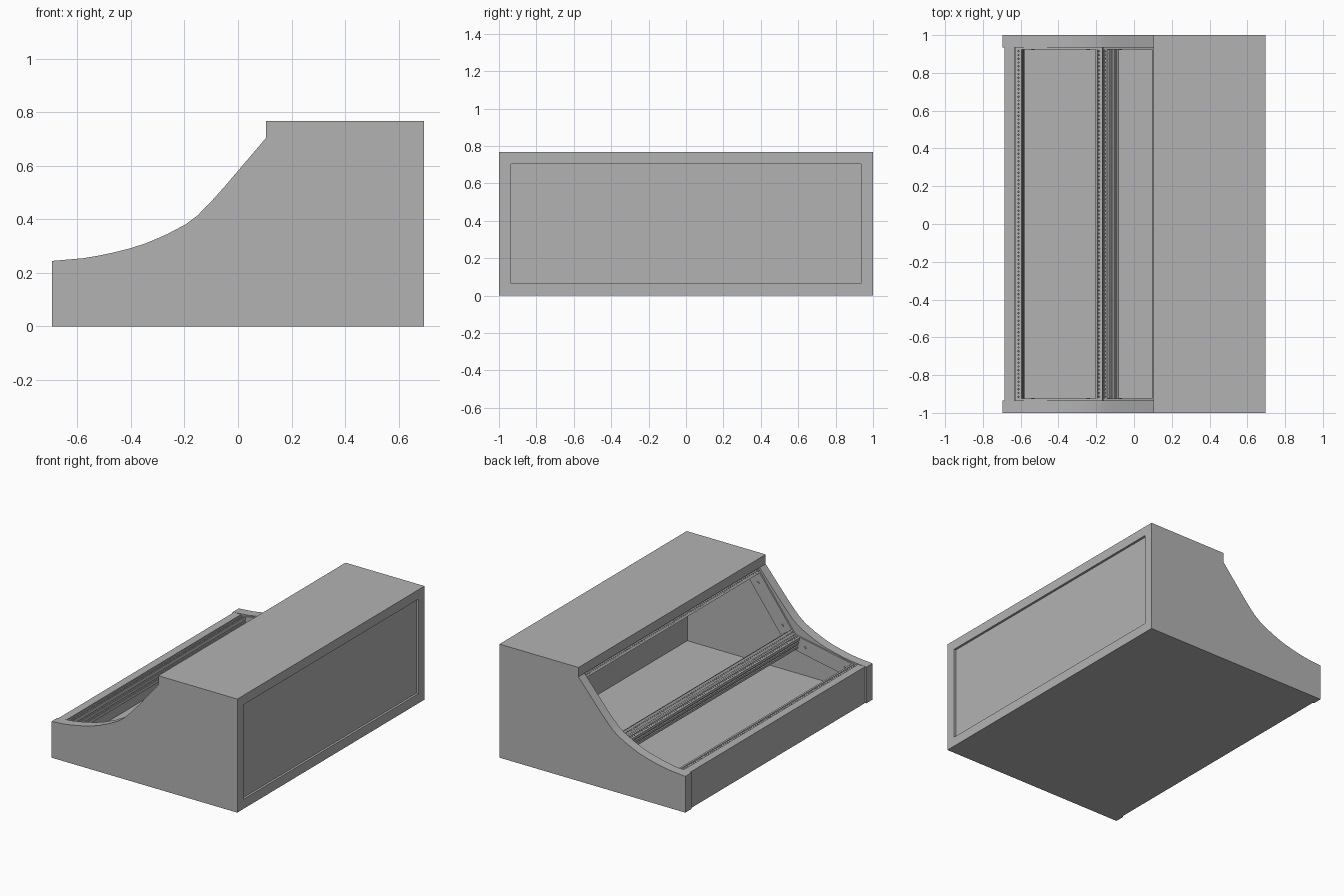
import bpy, bmesh, math

if "Cube" in bpy.data.objects:
    bpy.data.objects.remove(bpy.data.objects["Cube"])

grey = bpy.data.materials.new("plain_grey")
grey.diffuse_color = (0.45, 0.45, 0.45, 1)
grey.use_nodes = True
grey.node_tree.nodes["Principled BSDF"].inputs["Base Color"].default_value = grey.diffuse_color


def finish(name, bm, smooth=False, recalc=True):
    if recalc:
        bmesh.ops.recalc_face_normals(bm, faces=bm.faces)
    mesh = bpy.data.meshes.new(name)
    bm.to_mesh(mesh)
    bm.free()
    mesh.materials.append(grey)
    obj = bpy.data.objects.new(name, mesh)
    bpy.context.collection.objects.link(obj)
    if smooth:
        bpy.ops.object.select_all(action='DESELECT')
        obj.select_set(True)
        bpy.context.view_layer.objects.active = obj
        bpy.ops.object.shade_smooth_by_angle(angle=math.radians(25))
    return obj


def prism(name, points, y0, y1, smooth=False):
    """Extrude an xz outline along y."""
    bm = bmesh.new()
    a = [bm.verts.new((x, y0, z)) for x, z in points]
    b = [bm.verts.new((x, y1, z)) for x, z in points]
    n = len(points)
    bm.faces.new(a)
    bm.faces.new(b[::-1])
    for i in range(n):
        j = (i + 1) % n
        bm.faces.new((a[i], b[i], b[j], a[j]))
    return finish(name, bm, smooth)


def board(name, x0, x1, z0, z1, y=0.935):
    return prism(name, [(x0, z0), (x1, z0), (x1, z1), (x0, z1)], -y, y)


# Curved side cheeks
cheek = [(-0.695, 0), (0.695, 0), (0.695, 0.768), (0.104, 0.768), (0.104, 0.704),
         (-0.05, 0.523), (-0.102, 0.465), (-0.15, 0.416), (-0.195, 0.382),
         (-0.265, 0.345), (-0.344, 0.311), (-0.403, 0.292), (-0.463, 0.277),
         (-0.52, 0.265), (-0.58, 0.255), (-0.695, 0.245)]
prism("left_cheek", cheek, 0.935, 1.0, True)
prism("right_cheek", cheek, -1.0, -0.935, True)

# Boards between the cheeks, with front and back panels set in slightly
board("top_board", 0.104, 0.695, 0.704, 0.768)
board("floor_board", -0.632, 0.695, 0, 0.065)
board("front_board", -0.686, -0.632, 0, 0.246)
board("back_panel", 0.645, 0.680, 0.065, 0.704)

# Each module row: origin (x, z), tilt; u runs up the row, w runs into the case
LENGTH, WIDTH, DEPTH = 0.47, 0.036, 0.08
RAIL_Y, PLATE_Y = 0.925, 0.935
ROWS = {"lower": (-0.63, 0.238, math.radians(10.6)),
        "upper": (-0.165, 0.327, math.radians(53))}

# Slotted rail cross-section (u from the outer edge, w into the case)
RAIL = [(0, 0), (0.011, 0), (0.011, 0.02), (0.025, 0.02), (0.025, 0), (WIDTH, 0),
        (WIDTH, 0.022), (0.028, 0.022), (0.028, 0.034), (WIDTH, 0.034),
        (WIDTH, 0.050), (0.028, 0.050), (0.028, 0.062), (WIDTH, 0.062),
        (WIDTH, DEPTH), (0, DEPTH), (0, 0.060), (0.006, 0.060), (0.006, 0.040), (0, 0.040)]


def to_xz(row, u, w):
    x, z, a = ROWS[row]
    return (x + u * math.cos(a) + w * math.sin(a), z + u * math.sin(a) - w * math.cos(a))


def threaded_strip(name, row, u_mid):
    """Strip of square tiles, each with a round hole."""
    bm = bmesh.new()
    count, half_u = 92, 0.007
    step = 2 * RAIL_Y / count

    def vert(u, y, w):
        x, z = to_xz(row, u, w)
        return bm.verts.new((x, y, z))

    for i in range(count):
        y = -RAIL_Y + (i + 0.5) * step
        outer, rim, pit = [], [], []
        for k in range(8):
            c, s = math.cos(k * math.pi / 4), math.sin(k * math.pi / 4)
            m = max(abs(c), abs(s))
            outer.append(vert(u_mid + half_u * c / m, y + step / 2 * s / m, 0.004))
            rim.append(vert(u_mid + 0.004 * c, y + 0.004 * s, 0.004))
            pit.append(vert(u_mid + 0.004 * c, y + 0.004 * s, 0.016))
        for k in range(8):
            j = (k + 1) % 8
            bm.faces.new((outer[k], rim[k], rim[j], outer[j]))
            bm.faces.new((rim[k], pit[k], pit[j], rim[j]))
    # Turn the strip so that its flat faces look out of the case
    bm.normal_update()
    first = next(iter(bm.faces))
    if first.normal.z < 0:
        bmesh.ops.reverse_faces(bm, faces=bm.faces)
    finish(name, bm, recalc=False)


for row in ROWS:
    # Pair of rails, the second mirrored to the far end of the row
    for end in ("near", "far"):
        place = (lambda u: u) if end == "near" else (lambda u: LENGTH - u)
        prism(f"{row}_{end}_rail", [to_xz(row, place(u), w) for u, w in RAIL], -RAIL_Y, RAIL_Y)
        threaded_strip(f"{row}_{end}_threaded_strip", row, place(0.018))

    # End plates with two screw heads each
    for side, s in (("left", 1), ("right", -1)):
        outline = [(0, 0), (LENGTH, 0), (LENGTH, 0.1), (0, 0.1)]
        prism(f"{row}_{side}_end_plate", [to_xz(row, u, w) for u, w in outline],
              s * RAIL_Y, s * PLATE_Y)
        for n, u in enumerate((0.085, 0.385)):
            ring = [to_xz(row, u + 0.009 * math.cos(k * math.pi / 6),
                          0.052 + 0.009 * math.sin(k * math.pi / 6)) for k in range(12)]
            prism(f"{row}_{side}_screw_{n + 1}", ring, s * (RAIL_Y - 0.005), s * RAIL_Y)
